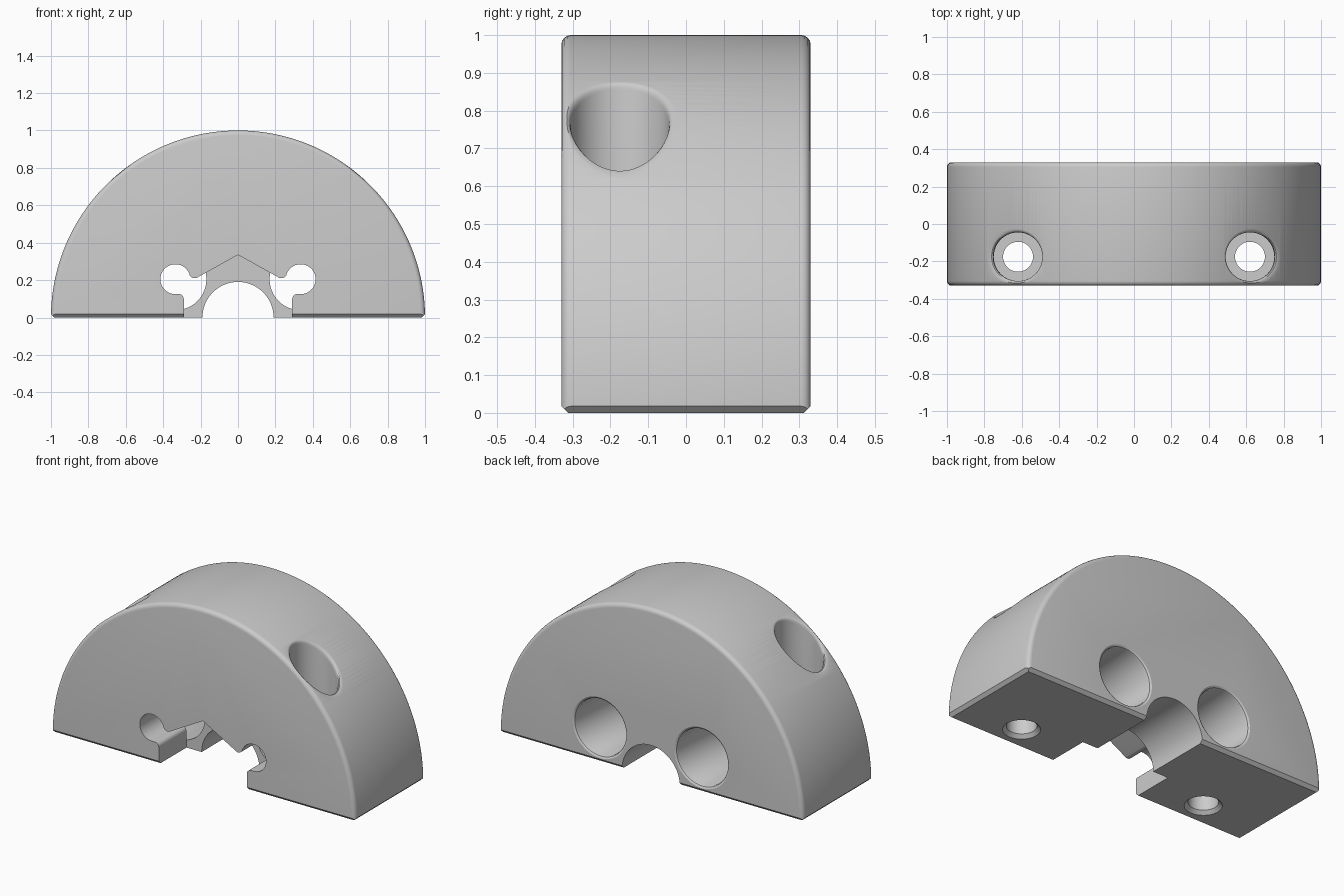
import bpy
import bmesh
from math import sin, cos, pi, radians, sqrt

cube = bpy.data.objects.get("Cube")
if cube:
    bpy.data.objects.remove(cube, do_unlink=True)

HALF = 0.33                    # half thickness of the block
SCREW_X, SCREW_Y = 0.62, -0.175
ROD_X, ROD_Z = 0.335, 0.205    # centre of the rod bores and pocket corners

grey = bpy.data.materials.new("plain grey")
grey.use_nodes = True
grey.diffuse_color = (0.6, 0.6, 0.6, 1)
grey.node_tree.nodes["Principled BSDF"].inputs["Base Color"].default_value = grey.diffuse_color


def loft(name, rings):
    """Closed solid through a series of rings with equal point counts."""
    bm = bmesh.new()
    loops = [[bm.verts.new(p) for p in ring] for ring in rings]
    for a, b in zip(loops, loops[1:]):
        for i in range(len(a)):
            j = (i + 1) % len(a)
            bm.faces.new((a[i], a[j], b[j], b[i]))
    bm.faces.new(loops[0])
    bm.faces.new(loops[-1])
    bmesh.ops.recalc_face_normals(bm, faces=bm.faces)
    mesh = bpy.data.meshes.new(name)
    bm.to_mesh(mesh)
    bm.free()
    mesh.materials.append(grey)
    obj = bpy.data.objects.new(name, mesh)
    bpy.context.collection.objects.link(obj)
    return obj


def arc(cx, cz, r, start, end, steps):
    angles = [radians(start + (end - start) * i / steps) for i in range(steps + 1)]
    return [(cx + r * cos(a), cz + r * sin(a)) for a in angles]


def at_y(points, y):
    return [(x, y, z) for x, z in points]


def at_z(points, z):
    return [(x, y, z) for x, y in points]


def circle(cx, cy, r, steps=64):
    return arc(cx, cy, r, 0, 360, steps)[:-1]


def combine(target, tool, operation="DIFFERENCE"):
    tool.hide_render = True
    mod = target.modifiers.new(tool.name, "BOOLEAN")
    mod.object, mod.operation, mod.solver = tool, operation, "EXACT"
    bpy.context.view_layer.objects.active = target
    bpy.ops.object.modifier_apply(modifier=mod.name)
    bpy.data.objects.remove(tool, do_unlink=True)


# Half-round block with rounded front and back rims
ROUND = 0.025
steps = [radians(a) for a in (0, 22.5, 45, 67.5, 90)]
rims = [(HALF - ROUND + ROUND * cos(a), ROUND - ROUND * sin(a)) for a in steps]
sections = [(-y, inset) for y, inset in rims] + [(y, inset) for y, inset in reversed(rims)]
rings = []
for y, inset in sections:
    r = 1 - inset
    rings.append(at_y([(r, -0.1)] + arc(0, 0, r, 0, 180, 144) + [(-r, -0.1)], y))
body = loft("half_round_clamp", rings)

# Chamfered flat base
CH = 0.018
def rectangle(grow):
    x, y = 1 - CH + grow, HALF - CH + grow
    return at_z([(-x, -y), (x, -y), (x, y), (-x, y)], grow)
combine(body, loft("base_chamfer", [rectangle(0), rectangle(1.1)]), "INTERSECT")

# Central arch through the full depth
arch = circle(0, 0, 0.19, 96)
combine(body, loft("arch_cutter", [at_y(arch, -1), at_y(arch, 1)]))

# Front pocket with a peaked roof and round relieved corners
half = [(0.29, -0.1)]
half += arc(0.315, 0.1, 0.025, 180, 90, 5)
half += arc(ROD_X, ROD_Z, 0.08, -90, 161, 30)
half += arc(0.232, 0.24, 0.03, -19, -120, 8)[1:]
pocket = half + [(0, 0.335)] + [(-x, z) for x, z in reversed(half)]
combine(body, loft("pocket_cutter", [at_y(pocket, -1), at_y(pocket, -0.07)]))

for side in (-1, 1):
    # Rod bore from the back, with a softened rim
    bore = [(-0.071, 0), (HALF - 0.015, 0), (HALF - 0.006, 0.004),
            (HALF, 0.014), (HALF + 0.1, 0.014)]
    combine(body, loft("rod_bore_cutter",
                       [at_y(circle(side * ROD_X, ROD_Z, 0.166 + e), y) for y, e in bore]))

    # Screw hole, countersunk at the base
    hole = [(-0.1, 0.1), (0, 0.1), (0.02, 0.08), (0.5, 0.08)]
    combine(body, loft("screw_hole_cutter",
                       [at_z(circle(side * SCREW_X, SCREW_Y, r, 48), z) for z, r in hole]))

    # Screw head well, its mouth blended into the curved top
    def mouth(t):
        ring = []
        for i in range(72):
            a = 2 * pi * i / 72
            r0, e = 0.13, 0.02 + 0.012 * cos(a)
            drop = 0.03 + 0.015 * cos(a)
            x0, x1 = SCREW_X + r0 * cos(a), SCREW_X + (r0 + e) * cos(a)
            z0, z1 = sqrt(1 - x0 * x0), sqrt(1 - x1 * x1)
            r = r0 + e * t * t
            z = (1 - t) ** 2 * (z0 - drop) + 2 * t * (1 - t) * z0 + t * t * z1
            ring.append((side * (SCREW_X + r * cos(a)), SCREW_Y + r * sin(a), z))
        return ring
    rings = [mouth(i / 5) for i in range(6)]
    rings.insert(0, [(x, y, 0.35) for x, y, z in rings[0]])
    rings.append([(x, y, 1.2) for x, y, z in rings[-1]])
    combine(body, loft("screw_well_cutter", rings))

# Smooth curved walls, crisp edges
bpy.ops.object.select_all(action="DESELECT")
body.select_set(True)
bpy.context.view_layer.objects.active = body
bpy.ops.object.shade_smooth_by_angle(angle=radians(28))
